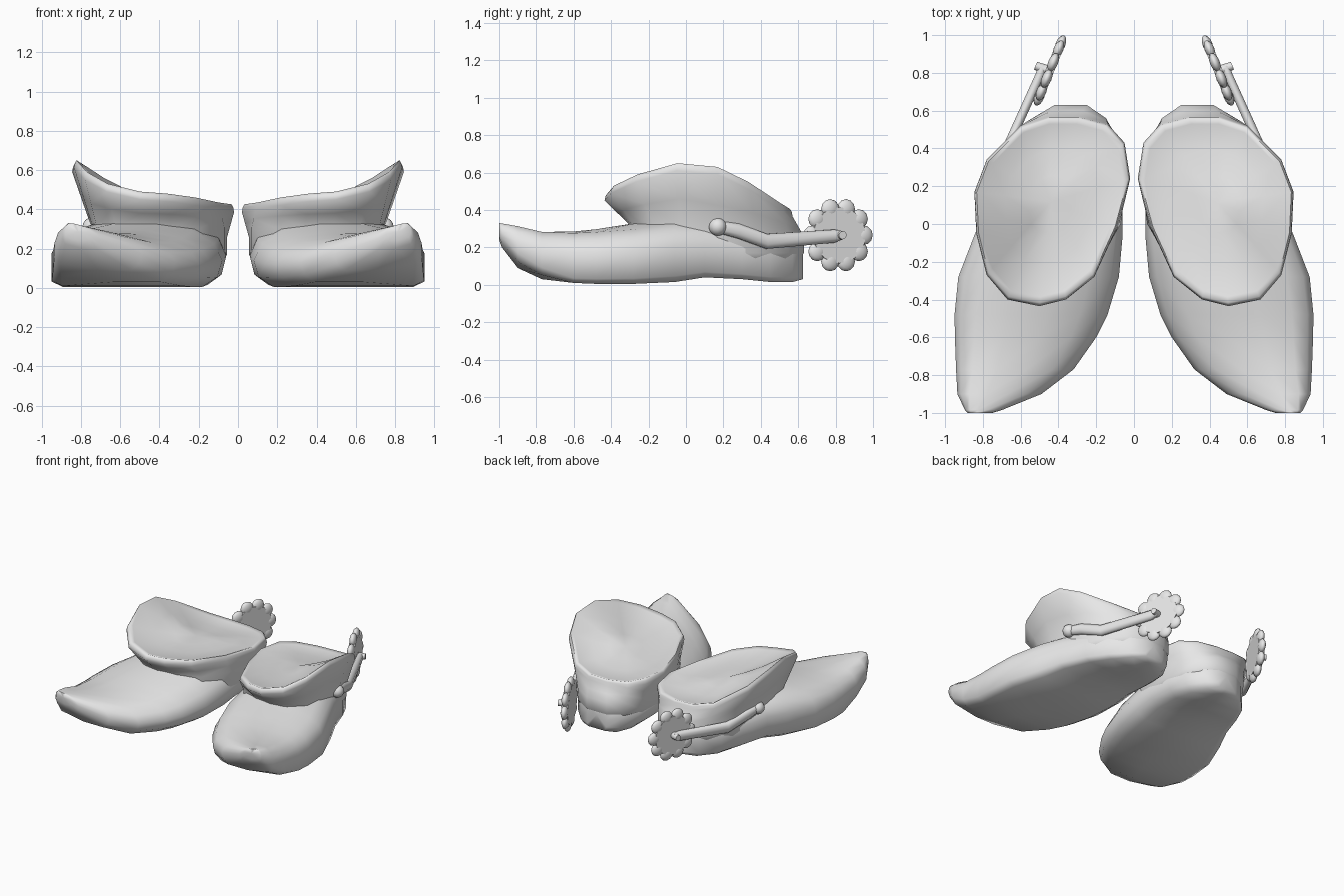
import bpy, bmesh, math
from mathutils import Vector, Matrix

if "Cube" in bpy.data.objects:
    bpy.data.objects.remove(bpy.data.objects["Cube"])

grey = bpy.data.materials.new("light_grey")
grey.diffuse_color = (0.8, 0.8, 0.8, 1)
grey.use_nodes = True
grey.node_tree.nodes["Principled BSDF"].inputs["Base Color"].default_value = grey.diffuse_color


def finish(name, bm, angle=45):
    """Turn a bmesh into a smooth-shaded object mirrored to the other foot."""
    bmesh.ops.recalc_face_normals(bm, faces=bm.faces)
    me = bpy.data.meshes.new(name)
    bm.to_mesh(me)
    bm.free()
    me.materials.append(grey)
    ob = bpy.data.objects.new(name, me)
    bpy.context.collection.objects.link(ob)
    bpy.ops.object.select_all(action='DESELECT')
    ob.select_set(True)
    bpy.context.view_layer.objects.active = ob
    bpy.ops.object.shade_smooth_by_angle(angle=math.radians(angle))
    ob.modifiers.new("other_foot", 'MIRROR').use_mirror_merge = False
    return ob


def loft(bm, rings):
    """Skin a list of equal-length rings and close both ends."""
    vs = [[bm.verts.new(p) for p in r] for r in rings]
    n = len(vs[0])
    for a, b in zip(vs, vs[1:]):
        for i in range(n):
            j = (i + 1) % n
            bm.faces.new((a[i], a[j], b[j], b[i]))
    for r in (vs[0], vs[-1]):
        cv = bm.verts.new(sum((v.co for v in r), Vector()) / n)
        for i in range(n):
            bm.faces.new((r[i], r[(i + 1) % n], cv))


# Foot: cross-sections from toe to heel (y, inner x, outer x, sole z, top z)
stations = [
    (-1.0, .75, .88, .24, .33), (-.985, .70, .895, .20, .328), (-.90, .49, .935, .09, .315),
    (-.77, .32, .942, .03, .29), (-.60, .20, .948, .01, .292),
    (-.48, .14, .95, .005, .303), (-.28, .08, .93, .005, .33), (-.06, .06, .845, .015, .365),
    (.10, .06, .775, .04, .36), (.30, .065, .70, .03, .33),
    (.45, .095, .625, .015, .31), (.57, .165, .515, .015, .29), (.625, .25, .42, .03, .25)]
section = [(.12, 0), (.5, 0), (.93, 0), (1, .09), (1, .62), (.96, .85), (.86, 1),
           (.65, .96), (.4, .87), (.18, .73), (.05, .54), (0, .36), (.03, .15)]
# Upper heights for the rounder middle of the foot
instep = [0, 0, 0, .09, .55, .75, .89, .99, 1, .88, .68, .42, .15]
toe_lift = [0, 0, .2, .35] + [0] * 9
bm = bmesh.new()
rings = []
for y, a, b, lo, hi in stations:
    k = min(1, max(0, (y + .95) / .7))
    t = min(1, max(0, (-.6 - y) / .4))
    rings.append([(a + (b - a) * u, y, lo + (hi - lo) * (v + (w - v) * k + c * t))
                  for (u, v), w, c in zip(section, instep, toe_lift)])
loft(bm, rings)
finish("foot", bm, 80)

# Shaft: flared collar rising from the neck and heel, closed by a dished top
rim = [(.02, .24, .385), (.05, .43, .38), (.14, .53, .365), (.29, .57, .36),
       (.45, .57, .365), (.60, .52, .395), (.78, .34, .51), (.845, .17, .59),
       (.835, -.05, .61), (.78, -.27, .55), (.67, -.40, .49), (.50, -.435, .45),
       (.36, -.40, .44), (.21, -.28, .42), (.09, -.02, .395)]
neck = [(.055, .24), (.078, .43), (.148, .56), (.25, .63), (.42, .63), (.555, .55),
        (.675, .38), (.73, .17), (.74, -.02), (.72, -.17), (.62, -.27), (.49, -.29),
        (.34, -.265), (.18, -.19), (.07, 0)]
mid = Vector((.44, .12))


def toward(x, y, k):
    p = mid + (Vector((x, y)) - mid) * k
    return p.x, p.y


def dish(k, lift, sag=0):
    return [(*toward(x, y, k), .455 + (z - .455) * sag + lift) for x, y, z in rim]


def waist(y):
    return .26 if y > .1 else .31


rings = [[(*toward(x, y, .9), .10) for x, y in neck],
         [(x, y, .17) for x, y in neck],
         [(x, y, waist(y)) for x, y in neck],
         [(*(Vector((x, y)) * .5 + Vector(r[:2]) * .5), waist(y) + (r[2] - waist(y)) * .5)
          for (x, y), r in zip(neck, rim)],
         rim, dish(.99, .025, 1), dish(.97, .04, 1), dish(.91, .03, .97),
         dish(.6, .005, .62), dish(.3, -.005, .3)]
bm = bmesh.new()
loft(bm, rings)
finish("shaft", bm, 80)

# Spur arm: bent bar from the side button to the wheel
side = Vector((.927, .375, 0))
path = [((.745, .17, .31), .035), ((.72, .28, .287), .043), ((.66, .43, .232), .043),
        ((.497, .79, .26), .038), ((.483, .835, .265), .024)]
bm = bmesh.new()
arm = []
for p, h in path:
    arm.append([Vector(p) + side * .026 * math.cos(t) + Vector((0, 0, h * math.sin(t)))
                for t in [math.tau * (i + .5) / 8 for i in range(8)]])
loft(bm, arm)
finish("spur_arm", bm, 60)

# Button where the arm meets the boot
bm = bmesh.new()
bmesh.ops.create_uvsphere(bm, u_segments=12, v_segments=8, radius=.048,
                          matrix=Matrix.Translation((.745, .17, .31)))
finish("spur_button", bm)

# Wheel with rounded petals, and its pin
along = Vector((-.375, .927, 0))
frame = Matrix((along, Vector((0, 0, 1)), side)).transposed().to_4x4()
wheel = Matrix.Translation((.445, .813, .265)) @ frame
bm = bmesh.new()
bmesh.ops.create_cone(bm, cap_ends=True, segments=20, radius1=.15, radius2=.15,
                      depth=.045, matrix=wheel)
for i in range(10):
    a = math.tau * i / 10
    bmesh.ops.create_uvsphere(
        bm, u_segments=12, v_segments=8, radius=.052,
        matrix=wheel @ Matrix.Translation((.148 * math.cos(a), .148 * math.sin(a), 0))
        @ Matrix.Diagonal((1, 1, .5, 1)))
finish("spur_wheel", bm, 50)
bm = bmesh.new()
bmesh.ops.create_cone(bm, cap_ends=True, segments=12, radius1=.028, radius2=.022,
                      depth=.08, matrix=wheel @ Matrix.Translation((-.005, 0, .04)))
finish("spur_pin", bm)
